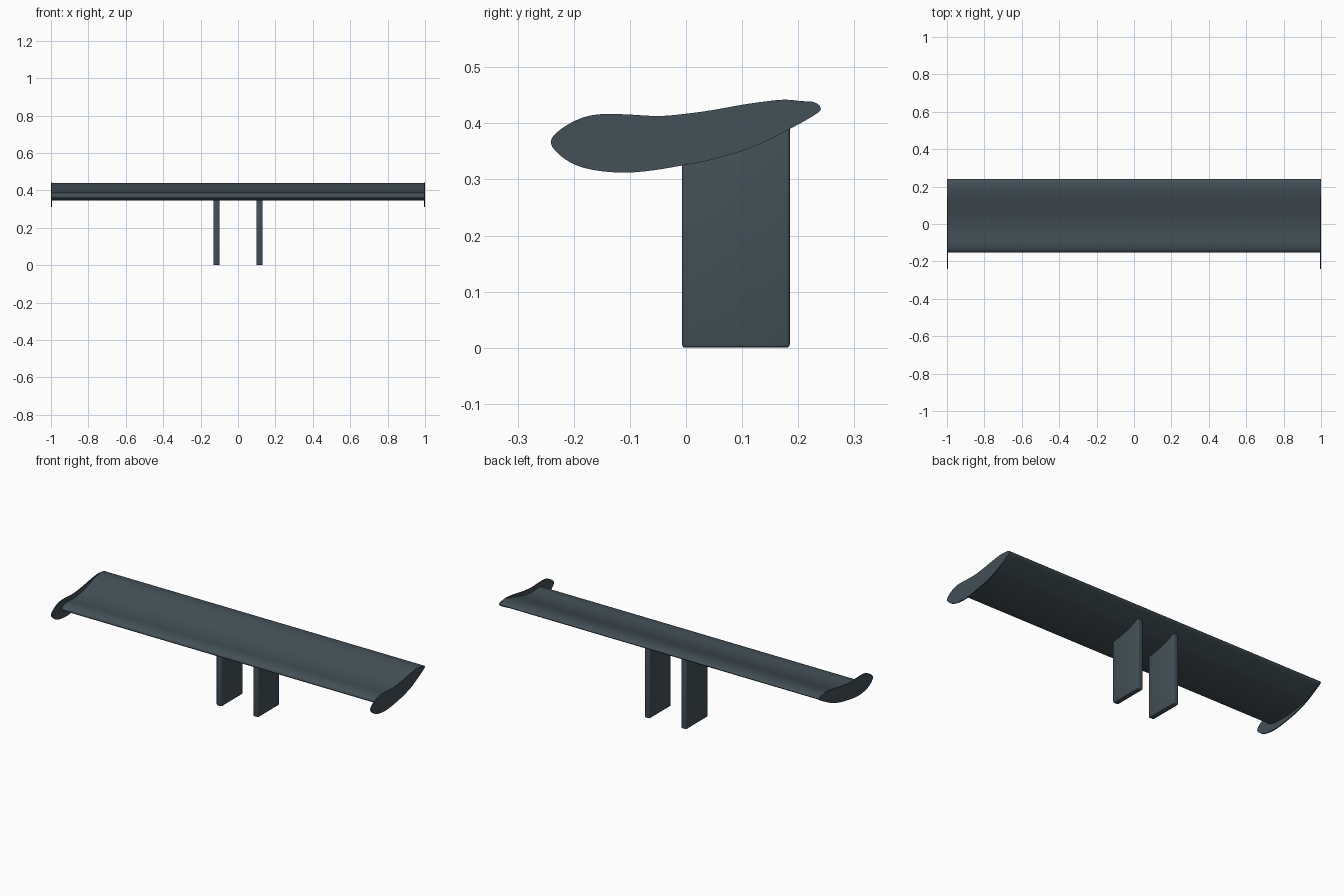
import bpy, bmesh, math
from mathutils import Vector

if "Cube" in bpy.data.objects:
    bpy.data.objects.remove(bpy.data.objects["Cube"])

slate = bpy.data.materials.new("dark slate")
slate.diffuse_color = (0.056, 0.082, 0.098, 1)
slate.use_nodes = True
slate.node_tree.nodes["Principled BSDF"].inputs["Base Color"].default_value = slate.diffuse_color


def smooth_loop(points, steps=4):
    """Closed Catmull-Rom curve through the (y, z) points."""
    pts = [Vector(p) for p in points]
    n, out = len(pts), []
    for i in range(n):
        a, b, c, d = (pts[(i + k) % n] for k in (-1, 0, 1, 2))
        for s in range(steps):
            t = s / steps
            out.append(0.5 * (2 * b + (c - a) * t + (2 * a - 5 * b + 4 * c - d) * t ** 2
                              + (3 * b - a - 3 * c + d) * t ** 3))
    return out


def extrude_profile(name, profile, x0, x1, bevel=0):
    """Solid made by sweeping a (y, z) outline from x0 to x1."""
    bm = bmesh.new()
    face = bm.faces.new([bm.verts.new((x0, p[0], p[1])) for p in profile])
    ext = bmesh.ops.extrude_face_region(bm, geom=[face])["geom"]
    bmesh.ops.translate(bm, vec=(x1 - x0, 0, 0),
                        verts=[v for v in ext if isinstance(v, bmesh.types.BMVert)])
    bmesh.ops.recalc_face_normals(bm, faces=bm.faces)
    if bevel:
        bmesh.ops.bevel(bm, geom=bm.edges[:], offset=bevel, segments=3,
                        profile=0.5, affect='EDGES')
    mesh = bpy.data.meshes.new(name)
    bm.to_mesh(mesh)
    bm.free()
    mesh.materials.append(slate)
    obj = bpy.data.objects.new(name, mesh)
    bpy.context.collection.objects.link(obj)
    bpy.ops.object.select_all(action='DESELECT')
    obj.select_set(True)
    bpy.context.view_layer.objects.active = obj
    bpy.ops.object.shade_smooth_by_angle(angle=math.radians(35))
    return obj


# Side outlines: leading edge, along the top, then back along the underside
plate_outline = smooth_loop([
    (-0.241, 0.368), (-0.225, 0.388), (-0.19, 0.408), (-0.155, 0.416), (-0.11, 0.416),
    (-0.05, 0.413), (0, 0.417), (0.05, 0.424), (0.1, 0.433), (0.15, 0.440),
    (0.18, 0.442), (0.21, 0.439), (0.227, 0.438), (0.239, 0.430), (0.234, 0.418),
    (0.185, 0.390), (0.12, 0.358), (0.05, 0.336), (0, 0.326), (-0.06, 0.316),
    (-0.11, 0.312), (-0.16, 0.316), (-0.2, 0.327), (-0.23, 0.348)])
wing_outline = smooth_loop([
    (-0.153, 0.367), (-0.146, 0.378), (-0.128, 0.386), (-0.10, 0.390), (-0.06, 0.3885),
    (-0.02, 0.390), (0.04, 0.401), (0.1, 0.419), (0.15, 0.433), (0.19, 0.440),
    (0.225, 0.437), (0.239, 0.430), (0.233, 0.419), (0.185, 0.395), (0.12, 0.367),
    (0.05, 0.351), (0, 0.346), (-0.06, 0.345), (-0.11, 0.348), (-0.142, 0.356)])

# Main wing blade
extrude_profile("wing", wing_outline, -0.997, 0.997)

# End plates and mounting struts on both sides
for side, label in ((-1, "left"), (1, "right")):
    extrude_profile(label + "_end_plate", plate_outline, side * 0.994, side)
    extrude_profile(label + "_strut",
                    [(-0.007, 0), (0.185, 0), (0.185, 0.414), (-0.007, 0.368)],
                    side * 0.098, side * 0.131, bevel=0.006)
